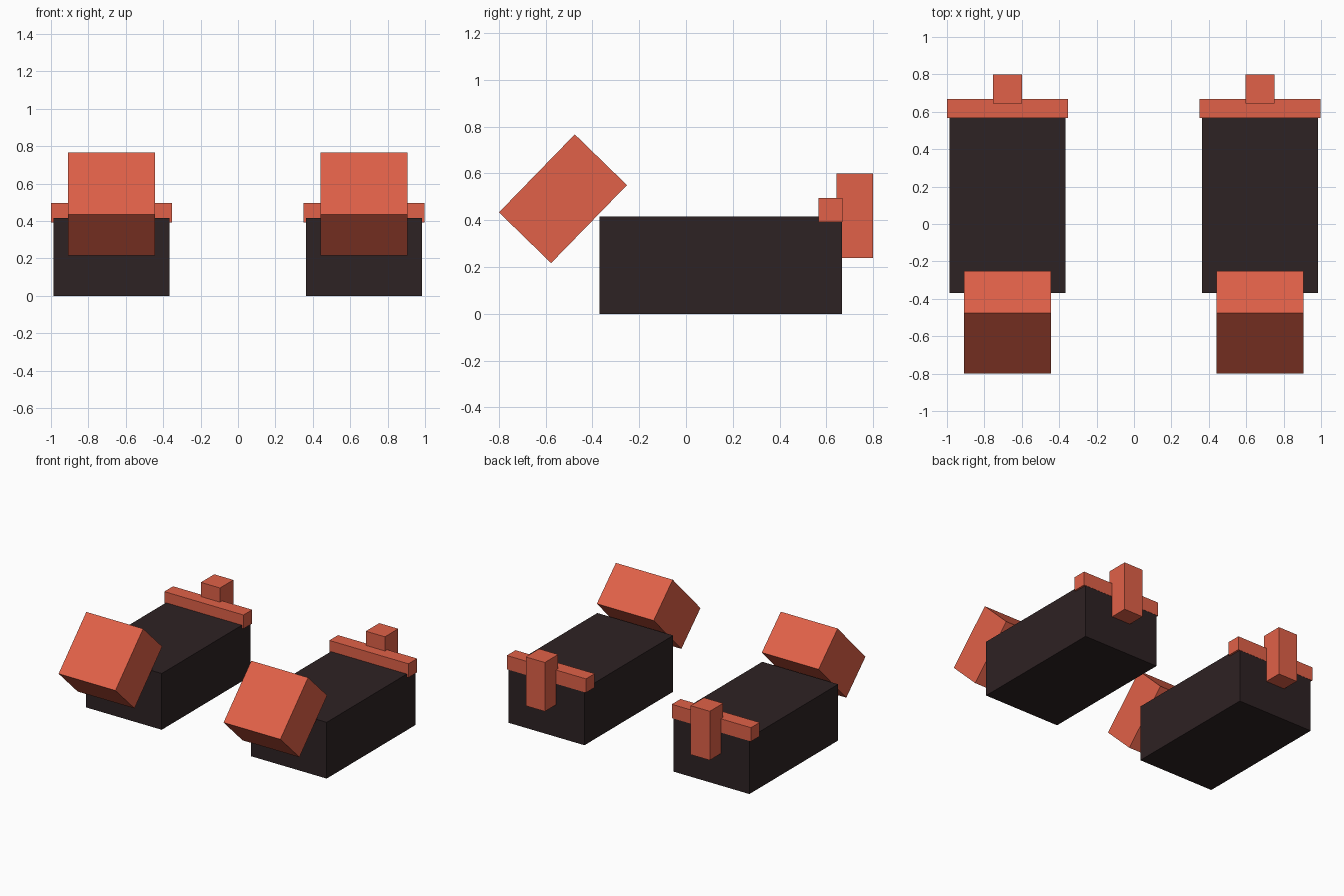
import bpy
from math import radians

if "Cube" in bpy.data.objects:
    bpy.data.objects.remove(bpy.data.objects["Cube"])


def material(name, color):
    m = bpy.data.materials.new(name)
    m.diffuse_color = (*color, 1)
    m.use_nodes = True
    m.node_tree.nodes["Principled BSDF"].inputs["Base Color"].default_value = m.diffuse_color
    return m


RED = material("red", (0.75, 0.12, 0.065))
DARK = material("dark", (0.027, 0.016, 0.017))


def box(name, center, size, mat, tilt=0):
    bpy.ops.mesh.primitive_cube_add(size=1, location=center,
                                    rotation=(radians(tilt), 0, 0))
    ob = bpy.context.object
    ob.name = name
    ob.scale = size
    bpy.ops.object.transform_apply(location=False, rotation=False, scale=True)
    ob.data.materials.append(mat)


# A matching pair of shoes, side by side
for side, x in (("left", -0.676), ("right", 0.674)):
    # Main foot block
    box(f"{side}_foot", (x, 0.149, 0.208), (0.621, 1.037, 0.416), DARK)
    # Tilted toe block at the front
    box(f"{side}_toe", (x, -0.526, 0.492), (0.465, 0.465, 0.311), RED, 45.8)
    # Band across the upper back edge
    box(f"{side}_heel_band", (x, 0.618, 0.444), (0.648, 0.102, 0.102), RED)
    # Upright tab on the heel
    box(f"{side}_heel_tab", (x, 0.721, 0.419), (0.156, 0.156, 0.362), RED)
